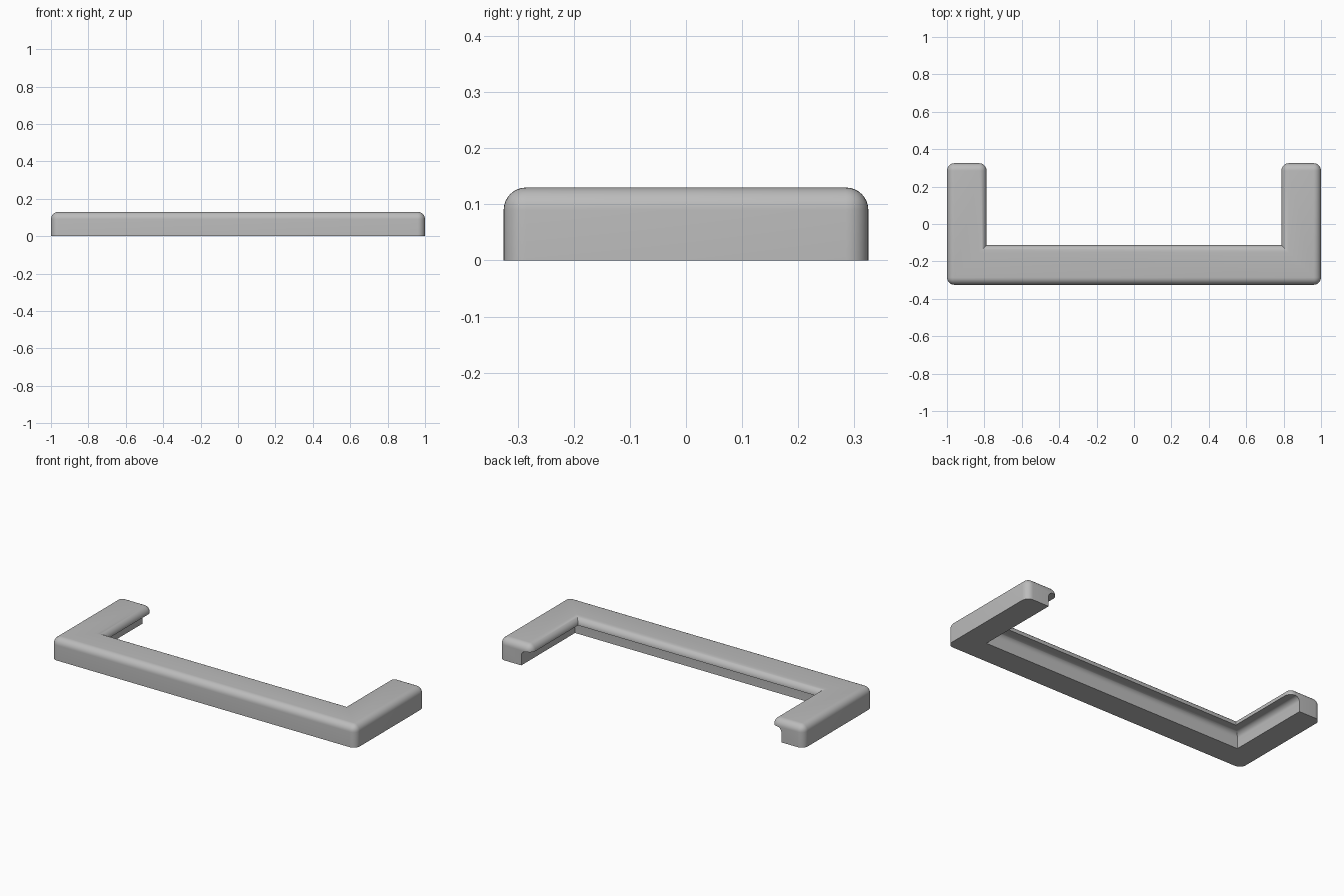
import bpy, bmesh, math
from mathutils import Vector

if "Cube" in bpy.data.objects:
    bpy.data.objects.remove(bpy.data.objects["Cube"])

HALF_X, HALF_Y, HEIGHT = 1.0, 0.325, 0.13
WIDTH = 0.212         # width of the rail seen from above
FOOT = 0.146          # width of the rail below the lip
LIP_Z = 0.088         # underside of the lip
ROUND = 0.04

grey = bpy.data.materials.new("plain_grey")
grey.use_nodes = True
grey.diffuse_color = (0.5, 0.5, 0.5, 1)
grey.node_tree.nodes["Principled BSDF"].inputs["Base Color"].default_value = (0.5, 0.5, 0.5, 1)


def prism(name, outline, z0, z1, is_rounded, radius):
    """Extrude an outline upward, then round the edges picked by is_rounded."""
    bm = bmesh.new()
    base = bm.faces.new([bm.verts.new((x, y, z0)) for x, y in outline])
    top = bmesh.ops.extrude_face_region(bm, geom=[base], use_keep_orig=True)
    moved = [v for v in top["geom"] if isinstance(v, bmesh.types.BMVert)]
    bmesh.ops.translate(bm, verts=moved, vec=(0, 0, z1 - z0))
    bmesh.ops.recalc_face_normals(bm, faces=bm.faces)
    edges = [e for e in bm.edges if is_rounded(*(v.co for v in e.verts))]
    bmesh.ops.bevel(bm, geom=edges, offset=radius, segments=8, profile=0.5,
                    affect='EDGES', clamp_overlap=True)
    mesh = bpy.data.meshes.new(name)
    bm.to_mesh(mesh)
    bm.free()
    mesh.materials.append(grey)
    obj = bpy.data.objects.new(name, mesh)
    bpy.context.collection.objects.link(obj)
    return obj


# U-shaped rail: top edges and outward corners rounded, inner corners sharp
inner_x, inner_y = HALF_X - WIDTH, WIDTH - HALF_Y
right_half = [(HALF_X, -HALF_Y), (HALF_X, HALF_Y), (inner_x, HALF_Y), (inner_x, inner_y)]
outline = right_half + [(-x, y) for x, y in reversed(right_half)]


def rail_edge(a, b):
    on_top = min(a.z, b.z) > HEIGHT - 0.001
    upright = abs(a.z - b.z) > 0.01
    return on_top or (upright and abs(a.y - inner_y) > 0.001)


rail = prism("u_shaped_rail", outline, 0, HEIGHT, rail_edge, ROUND)

# Rebate under the inner lip, with a curved top along the wall
cut_x, cut_y = HALF_X - FOOT, FOOT - HALF_Y
cutter = prism("rebate_cutter",
               [(-cut_x, cut_y), (cut_x, cut_y), (cut_x, 1), (-cut_x, 1)],
               -0.1, LIP_Z,
               lambda a, b: min(a.z, b.z) > LIP_Z - 0.001 and a.y + b.y < 1.9,
               0.03)
cutter.hide_render = True
boolean = rail.modifiers.new("rebate", 'BOOLEAN')
boolean.operation = 'DIFFERENCE'
boolean.solver = 'EXACT'
boolean.object = cutter

bpy.ops.object.select_all(action='DESELECT')
rail.select_set(True)
bpy.context.view_layer.objects.active = rail
bpy.ops.object.modifier_apply(modifier=boolean.name)
bpy.data.objects.remove(cutter)
bpy.ops.object.shade_smooth_by_angle(angle=math.radians(30))
